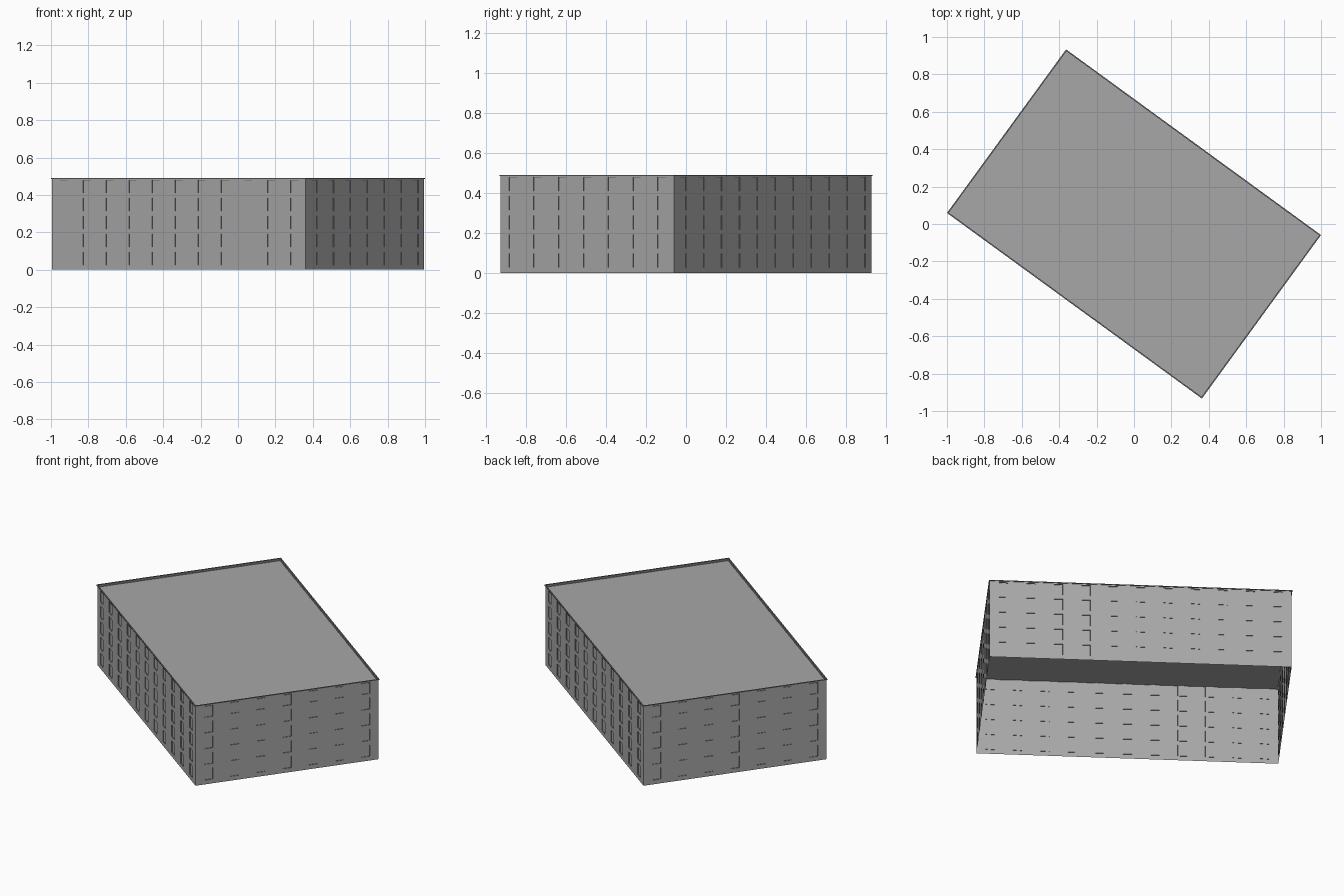
import bpy, bmesh, math
from mathutils import Matrix

cube = bpy.data.objects.get("Cube")
if cube:
    bpy.data.objects.remove(cube, do_unlink=True)

LENGTH, WIDTH = 1.678, 1.074
ROOF_Z, CAP_Z, TOP_Z = 0.476, 0.485, 0.49
OVERHANG = 0.004
ROWS, PITCH = 5, 0.096
WIN_W, WIN_H, SILL, DEPTH = 0.05, 0.07, 0.026, 0.004
TURN = Matrix.Rotation(math.radians(-36.06), 4, 'Z')
CORNERS = ((-1, -1), (1, -1), (1, 1), (-1, 1))


def material(name, value):
    mat = bpy.data.materials.new(name)
    mat.use_nodes = True
    colour = (value, value, value, 1)
    mat.diffuse_color = colour
    mat.node_tree.nodes["Principled BSDF"].inputs["Base Color"].default_value = colour
    return mat


wall_grey = material("wall grey", 0.39)
trim_grey = material("trim grey", 0.19)


def finish(name, bm, mats):
    mesh = bpy.data.meshes.new(name)
    bm.transform(TURN)
    bm.to_mesh(mesh)
    bm.free()
    for mat in mats:
        mesh.materials.append(mat)
    obj = bpy.data.objects.new(name, mesh)
    bpy.context.collection.objects.link(obj)


def wall(name, length, offset, columns, angle):
    """Thin wall sheet with a grid of shallow recessed windows."""
    cell = length / columns
    xs = [-length / 2]
    for c in range(columns):
        mid = -length / 2 + (c + 0.5) * cell
        xs += [mid - WIN_W / 2, mid + WIN_W / 2]
    xs.append(length / 2)
    zs = [0]
    for r in range(ROWS):
        zs += [SILL + r * PITCH, SILL + r * PITCH + WIN_H]
    zs.append(CAP_Z)
    bm = bmesh.new()
    grid = [[bm.verts.new((x, -offset, z)) for x in xs] for z in zs]
    windows = []
    for j in range(len(zs) - 1):
        for i in range(len(xs) - 1):
            face = bm.faces.new((grid[j][i], grid[j][i + 1],
                                 grid[j + 1][i + 1], grid[j + 1][i]))
            if i % 2 and j % 2:
                windows.append(face)
    bm.normal_update()
    reveals = bmesh.ops.inset_individual(bm, faces=windows, thickness=0.0001,
                                         depth=-DEPTH)["faces"]
    for face in reveals:
        face.material_index = 1
    for face in windows:
        face.material_index = 0
    bm.transform(Matrix.Rotation(angle, 4, 'Z'))
    finish(name, bm, [wall_grey, trim_grey])


# Four window walls
for k, side in enumerate(("front", "left_end", "back", "right_end")):
    if k % 2 == 0:
        wall(side + "_wall", LENGTH, WIDTH / 2, 11, k * math.pi / 2)
    else:
        wall(side + "_wall", WIDTH, LENGTH / 2, 7, k * math.pi / 2)

# Flat roof sheet, open underneath
bm = bmesh.new()
bm.faces.new([bm.verts.new((sx * LENGTH / 2, sy * WIDTH / 2, ROOF_Z))
              for sx, sy in CORNERS])
finish("roof", bm, [wall_grey])

# Parapet rim: a small profile swept round the roof edge
profile = [(-0.003, ROOF_Z), (0, CAP_Z), (OVERHANG, CAP_Z),
           (OVERHANG, TOP_Z), (-0.003, TOP_Z)]
bm = bmesh.new()
rings = [[bm.verts.new((sx * (LENGTH / 2 + out), sy * (WIDTH / 2 + out), z))
          for out, z in profile] for sx, sy in CORNERS]
for a, b in zip(rings, rings[1:] + rings[:1]):
    for i in range(len(profile)):
        n = (i + 1) % len(profile)
        bm.faces.new((a[i], b[i], b[n], a[n]))
bmesh.ops.recalc_face_normals(bm, faces=bm.faces[:])
finish("parapet_rim", bm, [trim_grey])
